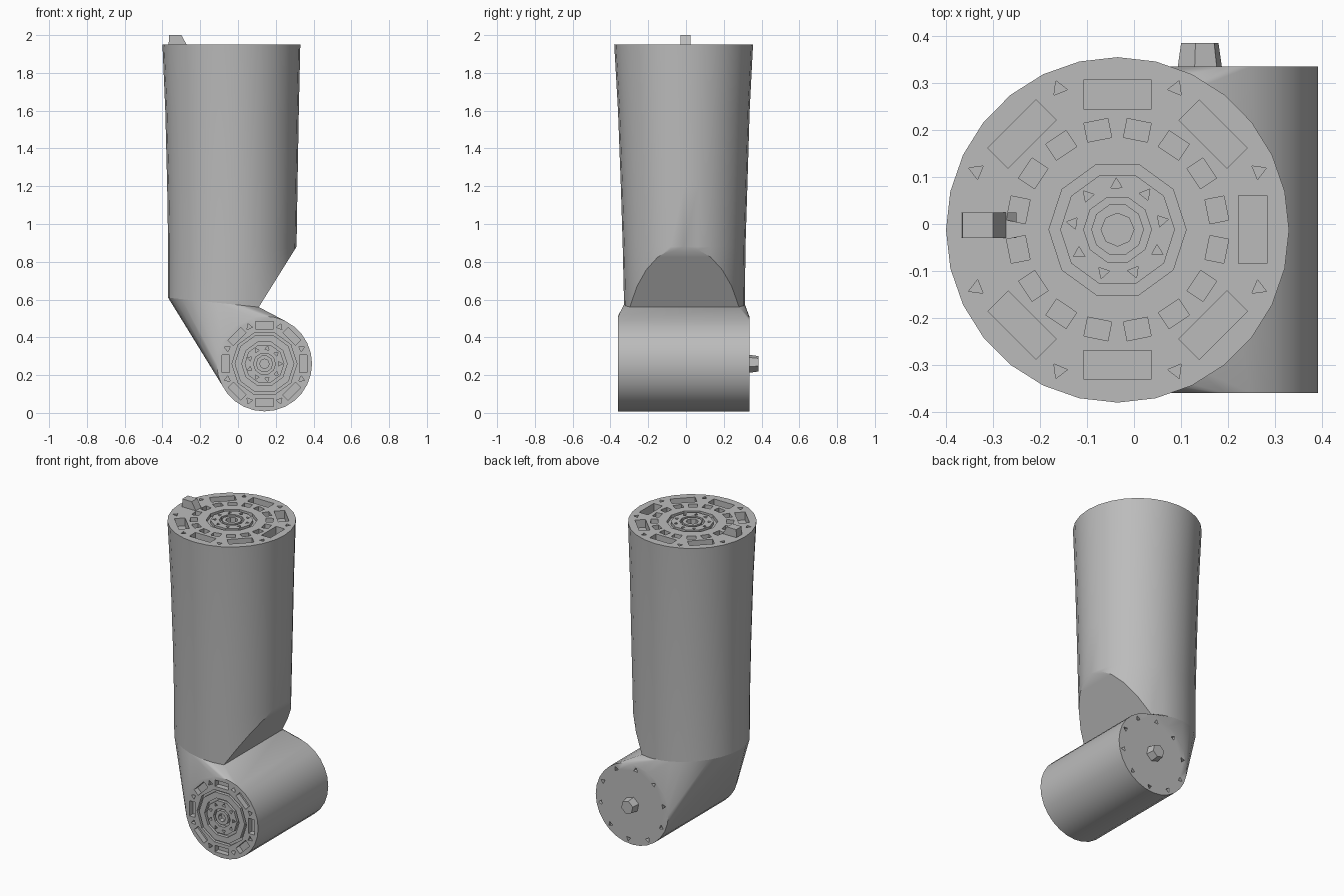
import bpy, bmesh
from math import sin, cos, pi
from mathutils import Matrix, Vector

if "Cube" in bpy.data.objects:
    bpy.data.objects.remove(bpy.data.objects["Cube"])

grey = bpy.data.materials.new("plain_grey")
grey.use_nodes = True
grey.diffuse_color = (0.5, 0.5, 0.5, 1)
grey.node_tree.nodes["Principled BSDF"].inputs["Base Color"].default_value = (0.5, 0.5, 0.5, 1)
SIDES = 28


def frame(u, v, w, origin):
    m = Matrix((u, v, w)).transposed().to_4x4()
    m.translation = origin
    return m


def finish(name, bm):
    bmesh.ops.recalc_face_normals(bm, faces=bm.faces)
    mesh = bpy.data.meshes.new(name)
    bm.to_mesh(mesh)
    bm.free()
    mesh.materials.append(grey)
    obj = bpy.data.objects.new(name, mesh)
    bpy.context.collection.objects.link(obj)
    return obj


def smooth(obj, angle=35):
    bpy.ops.object.select_all(action="DESELECT")
    obj.select_set(True)
    bpy.context.view_layer.objects.active = obj
    bpy.ops.object.shade_smooth_by_angle(angle=angle * pi / 180)


def loft(bm, rings, cap=True):
    loops = [[bm.verts.new(p) for p in ring] for ring in rings]
    n = len(loops[0])
    for a, b in zip(loops, loops[1:]):
        for i in range(n):
            j = (i + 1) % n
            bm.faces.new((a[i], a[j], b[j], b[i]))
    if cap:
        bm.faces.new(loops[0])
        bm.faces.new(loops[-1])
    return loops


def prism(bm, m, points, low, high, taper=1.0):
    mid = sum((Vector(p) for p in points), Vector((0, 0))) / len(points)
    ends = [mid + (Vector(p) - mid) * taper for p in points]
    loft(bm, [[m @ Vector((*p, low)) for p in points],
              [m @ Vector((*p, high)) for p in ends]])


def polygon(r, n, phase=0.0):
    return [(r * cos(2 * pi * i / n + phase), r * sin(2 * pi * i / n + phase)) for i in range(n)]


def pocket(bm, m, angle, r0, r1, width, depth):
    """Rectangular hole between two radii, pointing along an angle."""
    c, s, h = cos(angle), sin(angle), width / 2
    pts = [(r * c - t * s, r * s + t * c) for r, t in ((r0, -h), (r1, -h), (r1, h), (r0, h))]
    prism(bm, m, pts, -depth, 0.02)


def pin_hole(bm, m, angle, r, size, depth):
    """Small three-sided hole."""
    pts = [(r * cos(angle) + x, r * sin(angle) + y) for x, y in polygon(size, 3, angle)]
    prism(bm, m, pts, -depth, 0.02)


def groove(bm, m, r0, r1, n, depth):
    """Ring-shaped channel."""
    rings = [(r0, -depth), (r1, -depth), (r1, 0.02), (r0, 0.02), (r0, -depth)]
    loft(bm, [[m @ Vector((x, y, z)) for x, y in polygon(r, n)] for r, z in rings], cap=False)
    bmesh.ops.remove_doubles(bm, verts=bm.verts, dist=1e-5)


def carve(obj, bm):
    cutter = finish("cutter", bm)
    cutter.hide_render = True
    mod = obj.modifiers.new("carve", "BOOLEAN")
    mod.operation = "DIFFERENCE"
    mod.solver = "EXACT"
    mod.object = cutter
    bpy.context.view_layer.objects.active = obj
    bpy.ops.object.modifier_apply(modifier=mod.name)
    bpy.data.objects.remove(cutter)


# Upper tube: slightly flared, cut flat above the elbow
sections = [(0.45, -0.37, 0.3, -0.325, 0.31), (0.88, -0.37, 0.31, -0.335, 0.315),
            (1.2, -0.375, 0.315, -0.345, 0.325), (1.6, -0.385, 0.322, -0.36, 0.337),
            (1.95, -0.4, 0.33, -0.38, 0.355)]
bm = bmesh.new()
loft(bm, [[((x0 + x1) / 2 + (x1 - x0) / 2 * cx, (y0 + y1) / 2 + (y1 - y0) / 2 * cy, z)
           for cx, cy in polygon(1, SIDES)] for z, x0, x1, y0, y1 in sections])
base_point, base_normal = Vector((0.11, 0, 0.56)), Vector((-0.05, 0, -0.48)).normalized()
for point, normal in ((base_point, Vector((0.32, 0, -0.2))), (base_point, base_normal)):
    cut = bmesh.ops.bisect_plane(bm, geom=bm.verts[:] + bm.edges[:] + bm.faces[:],
                                 plane_co=point, plane_no=normal, clear_outer=True)
    rim = [e for e in cut["geom_cut"] if isinstance(e, bmesh.types.BMEdge)]
    bmesh.ops.holes_fill(bm, edges=rim)
joint = [v.co.copy() for v in bm.verts if abs((v.co - base_point).dot(base_normal)) < 1e-4]
tube = finish("upper_tube", bm)

# Elbow: cross barrel blended into the cut end of the tube
X, Y, Z = Vector((1, 0, 0)), Vector((0, 1, 0)), Vector((0, 0, 1))
front = frame(X, Z, -Y, (0.14, -0.36, 0.26))
back = frame(-X, Z, Y, (0.14, 0.335, 0.26))
top = frame(X, Y, Z, (-0.035, -0.012, 1.95))
bm = bmesh.new()
for co in joint:
    bm.verts.new(co)
for m in (front, back):
    for p in polygon(0.252, SIDES):
        bm.verts.new(m @ Vector((*p, 0)))
hull = bmesh.ops.convex_hull(bm, input=bm.verts)
bmesh.ops.delete(bm, geom=[v for v in bm.verts if not v.link_faces], context="VERTS")
bmesh.ops.dissolve_limit(bm, angle_limit=0.01, verts=bm.verts, edges=bm.edges)
elbow = finish("elbow_barrel", bm)

# Coupling pattern on the top end
bm = bmesh.new()
for i in range(8):
    a = i * pi / 4
    if i != 4:
        pocket(bm, top, a, 0.257, 0.318, 0.145, 0.05)
    pin_hole(bm, top, a + pi / 8, 0.325, 0.018, 0.03)
for i in range(16):
    pocket(bm, top, (i + 0.5) * pi / 8, 0.195, 0.236, 0.052, 0.04)
for i in range(9):
    pin_hole(bm, top, i * 2 * pi / 9 + 0.2, 0.096, 0.014, 0.025)
groove(bm, top, 0.122, 0.146, 10, 0.02)
groove(bm, top, 0.056, 0.072, 10, 0.025)
prism(bm, top, polygon(0.035, 8), -0.05, 0.02)
carve(tube, bm)

# Coupling pattern on the front end and pin holes on the back end
bm = bmesh.new()
for i in range(8):
    a = i * pi / 4
    pocket(bm, front, a, 0.185, 0.225, 0.095, 0.035)
    pin_hole(bm, front, a + pi / 8, 0.212, 0.018, 0.03)
groove(bm, front, 0.158, 0.172, 10, 0.02)
groove(bm, front, 0.105, 0.12, 10, 0.02)
groove(bm, front, 0.045, 0.058, 10, 0.02)
for i in range(9):
    pin_hole(bm, front, i * 2 * pi / 9, 0.082, 0.013, 0.02)
prism(bm, front, polygon(0.025, 8), -0.03, 0.02)
for i in range(10):
    pin_hole(bm, back, i * pi / 5 + 0.2, 0.222, 0.016, 0.025)
carve(elbow, bm)

for obj in (tube, elbow):
    smooth(obj)

# Locating key on the top end
key = frame(X, Z, -Y, (0, -0.003, 0))
bm = bmesh.new()
prism(bm, key, [(-0.368, 1.93), (-0.25, 1.93), (-0.272, 1.95), (-0.3, 2.0), (-0.365, 2.0)], -0.027, 0.027)
finish("top_key", bm)

# Locating stub on the back end
bm = bmesh.new()
prism(bm, back, polygon(0.052, 6, 0.3), -0.02, 0.05, 0.8)
finish("back_stub", bm)
